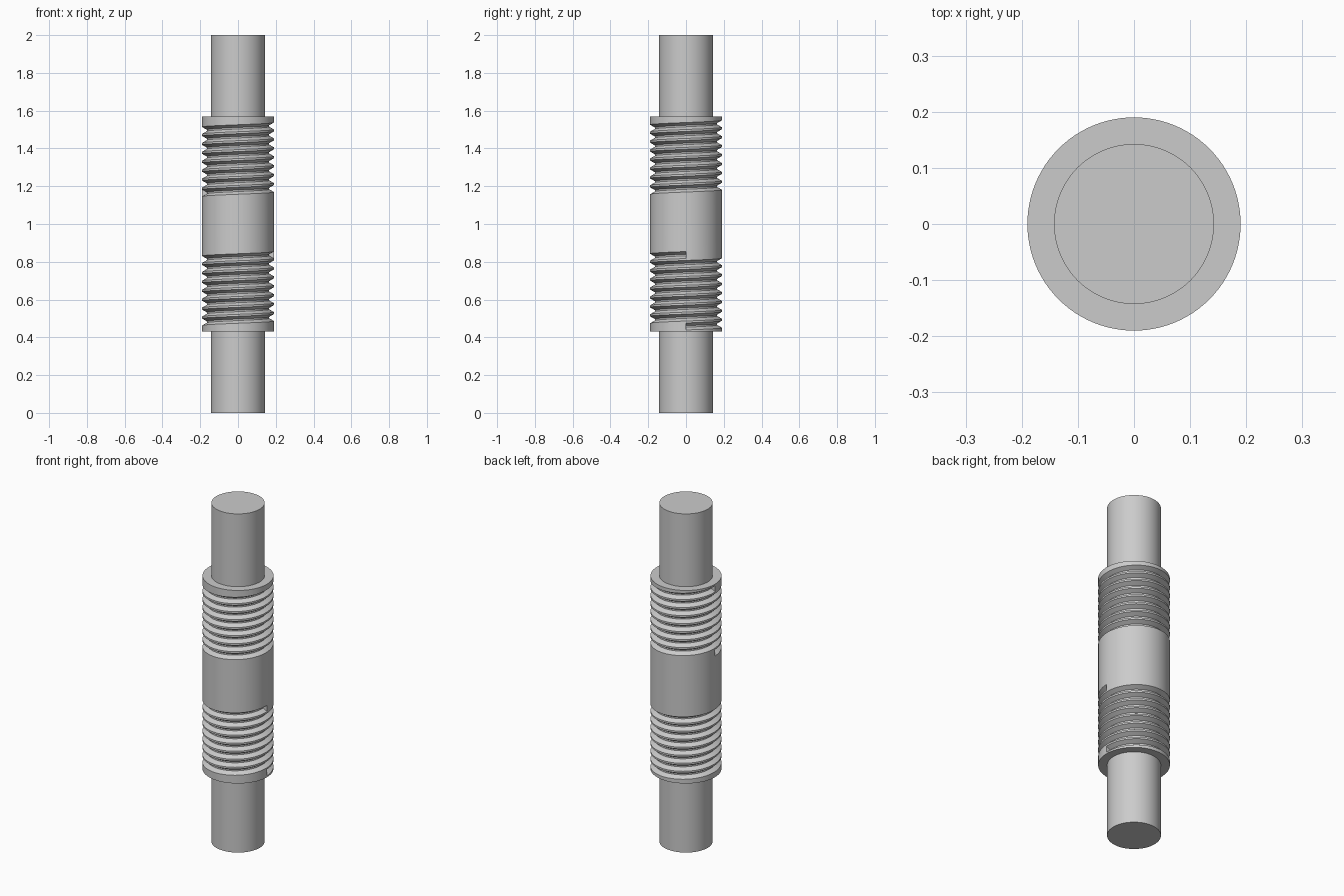
import bpy
import bmesh
from math import cos, sin, pi
from mathutils import Matrix, Vector

cube = bpy.data.objects.get("Cube")
if cube:
    bpy.data.objects.remove(cube)

SEGMENTS = 96
SHAFT_R, CREST_R, ROOT_R = 0.1425, 0.19, 0.165
SLEEVE_Z, MIDDLE_Z = 0.43, 1.0
TURNS, PITCH = 8, 0.0473
GROOVE_Z = 0.439
# groove section from lower lip to upper lip: radius, height
GROOVE = [(CREST_R, 0), (ROOT_R, 0.0145), (ROOT_R, 0.0225), (CREST_R, 0.037)]

steel = bpy.data.materials.new("steel grey")
steel.use_nodes = True
grey = (0.6, 0.6, 0.6, 1)
steel.diffuse_color = grey
steel.node_tree.nodes["Principled BSDF"].inputs["Base Color"].default_value = grey


def finish(obj):
    obj.data.materials.append(steel)
    bpy.ops.object.select_all(action="DESELECT")
    obj.select_set(True)
    bpy.context.view_layer.objects.active = obj
    bpy.ops.object.shade_smooth_by_angle(angle=pi / 6)


# plain shaft running the full length
bpy.ops.mesh.primitive_cylinder_add(vertices=SEGMENTS, radius=SHAFT_R, depth=2, location=(0, 0, 1))
shaft = bpy.context.object
shaft.name = "shaft"
finish(shaft)

# lower half of the sleeve: each column climbs one pitch per revolution
bm = bmesh.new()
columns = []
for i in range(SEGMENTS + 1):
    t = i / SEGMENTS
    a = 2 * pi * t
    section = [(CREST_R, SLEEVE_Z)]
    for k in range(TURNS):
        section += [(r, GROOVE_Z + PITCH * (k + t) + h) for r, h in GROOVE]
    section.append((CREST_R, MIDDLE_Z))
    columns.append([bm.verts.new((r * cos(a), r * sin(a), z)) for r, z in section])

for left, right in zip(columns, columns[1:]):
    for j in range(len(left) - 1):
        bm.faces.new((left[j], right[j], right[j + 1], left[j + 1]))

# end walls of the helical groove and the sleeve's end face
bm.faces.new(columns[0][1:5])
bm.faces.new(columns[-1][-5:-1])
bm.faces.new([c[0] for c in columns[:-1]])
bmesh.ops.remove_doubles(bm, verts=bm.verts, dist=0.0001)

# upper half: the same thread turned end over end
copy = bmesh.ops.duplicate(bm, geom=bm.verts[:] + bm.edges[:] + bm.faces[:])
bmesh.ops.rotate(
    bm,
    verts=[g for g in copy["geom"] if isinstance(g, bmesh.types.BMVert)],
    cent=Vector((0, 0, MIDDLE_Z)),
    matrix=Matrix.Rotation(pi, 3, "Y"),
)
bmesh.ops.remove_doubles(bm, verts=bm.verts, dist=0.0001)
bmesh.ops.recalc_face_normals(bm, faces=bm.faces)

mesh = bpy.data.meshes.new("threaded_sleeve")
bm.to_mesh(mesh)
bm.free()
sleeve = bpy.data.objects.new("threaded_sleeve", mesh)
bpy.context.collection.objects.link(sleeve)
finish(sleeve)
